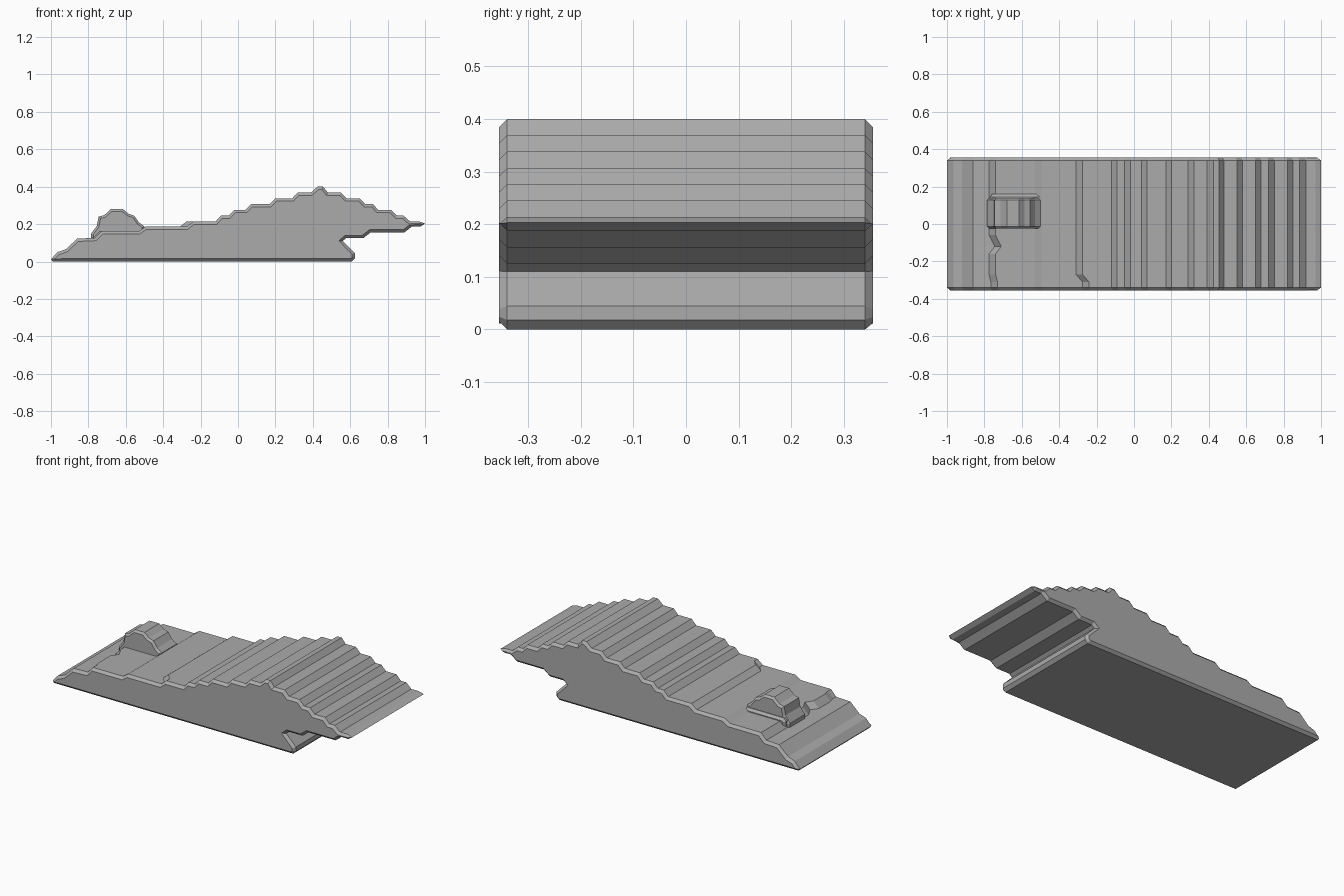
import bpy, bmesh
from mathutils import Vector

cube = bpy.data.objects.get("Cube")
if cube:
    bpy.data.objects.remove(cube)

stone = bpy.data.materials.new("stone grey")
stone.use_nodes = True
stone.diffuse_color = (0.41, 0.41, 0.41, 1)
stone.node_tree.nodes["Principled BSDF"].inputs["Base Color"].default_value = (0.41, 0.41, 0.41, 1)


def inset(profile, d):
    """Move a counter-clockwise outline inwards by d, with limited mitres."""
    out = []
    n = len(profile)
    for i, p in enumerate(profile):
        p = Vector(p)
        a = (p - Vector(profile[i - 1])).normalized()
        b = (Vector(profile[(i + 1) % n]) - p).normalized()
        na, nb = Vector((-a.y, a.x)), Vector((-b.y, b.x))
        m = (na + nb).normalized()
        out.append(p + m * min(d / max(m.dot(na), 0.1), d * 1.4))
    return out


def loft(name, sections):
    """Skin a row of (y, outline) sections and cap both ends."""
    bm = bmesh.new()
    rings = [[bm.verts.new((x, y, z)) for x, z in outline] for y, outline in sections]
    n = len(rings[0])
    for r, s in zip(rings, rings[1:]):
        for i in range(n):
            j = (i + 1) % n
            bm.faces.new((r[i], r[j], s[j], s[i]))
    bm.faces.new(rings[0])
    bm.faces.new(rings[-1][::-1])
    bmesh.ops.recalc_face_normals(bm, faces=bm.faces)
    mesh = bpy.data.meshes.new(name)
    bm.to_mesh(mesh)
    bm.free()
    mesh.materials.append(stone)
    obj = bpy.data.objects.new(name, mesh)
    bpy.context.collection.objects.link(obj)
    return obj


# Terraces: each ledge is a flat run, joined to the next by a short slope
STEP = 0.031
PEAK = 0.4
right_ledges = [(0.97, 0.92), (0.885, 0.85), (0.82, 0.75), (0.72, 0.68), (0.65, 0.58), (0.55, 0.48)]
left_ledges = [(0.39, 0.32), (0.29, 0.20), (0.17, 0.07), (0.04, -0.02), (-0.05, -0.09), (-0.12, -0.25)]


def terrain(low_shift=0.0, mid_shift=0.0):
    """Side outline; the shifts slide the two lower risers along x."""
    pts = [(-0.99, 0), (0.607, 0), (0.625, 0.018), (0.625, 0.045), (0.56, 0.11),
           (0.578, 0.125), (0.67, 0.125), (0.71, 0.156), (0.89, 0.156), (0.93, 0.187),
           (0.975, 0.187), (1.0, 0.203)]
    for k, (a, b) in enumerate(right_ledges):
        z = PEAK - STEP * (6 - k)
        pts += [(a, z), (b, z)]
    pts += [(0.455, PEAK), (0.425, PEAK)]
    for k, (a, b) in enumerate(left_ledges):
        z = PEAK - STEP * (k + 1)
        pts += [(a, z), (b + (mid_shift if k == 5 else 0), z)]
    pts += [(-0.285 + mid_shift, 0.186), (-0.495, 0.186), (-0.53, 0.163),
            (-0.74 + low_shift, 0.163), (-0.775 + low_shift, 0.126),
            (-0.86, 0.122), (-0.92, 0.066), (-0.965, 0.05), (-1.0, 0.012)]
    return pts


W, B = 0.355, 0.015
front, back = terrain(0.01, 0.01), terrain(0, -0.025)
loft("terraced_hill", [
    (-W, inset(front, B)), (-W + B, front), (-0.31, front), (-0.27, back),
    (-0.16, back), (-0.12, terrain(0.03, -0.025)), (-0.06, back),
    (W - B, back), (W, inset(back, B))])

# Small stepped rock on the lower terrace
rock = [(-0.785, 0.12), (-0.5, 0.12), (-0.5, 0.187), (-0.53, 0.21), (-0.555, 0.245), (-0.585, 0.255),
        (-0.615, 0.28), (-0.68, 0.28), (-0.715, 0.248), (-0.745, 0.24), (-0.755, 0.19), (-0.785, 0.15)]
c = 0.012
loft("small_rock", [(-0.025, inset(rock, c)), (-0.025 + c, rock),
                    (0.14 - c, rock), (0.14, inset(rock, c))])

# Low ledge behind the rock
ledge = [(-0.77, 0.12), (-0.5, 0.12), (-0.5, 0.18), (-0.755, 0.18), (-0.77, 0.165)]
loft("rock_ledge", [(0.13, ledge), (0.145, ledge), (0.16, inset(ledge, c))])
